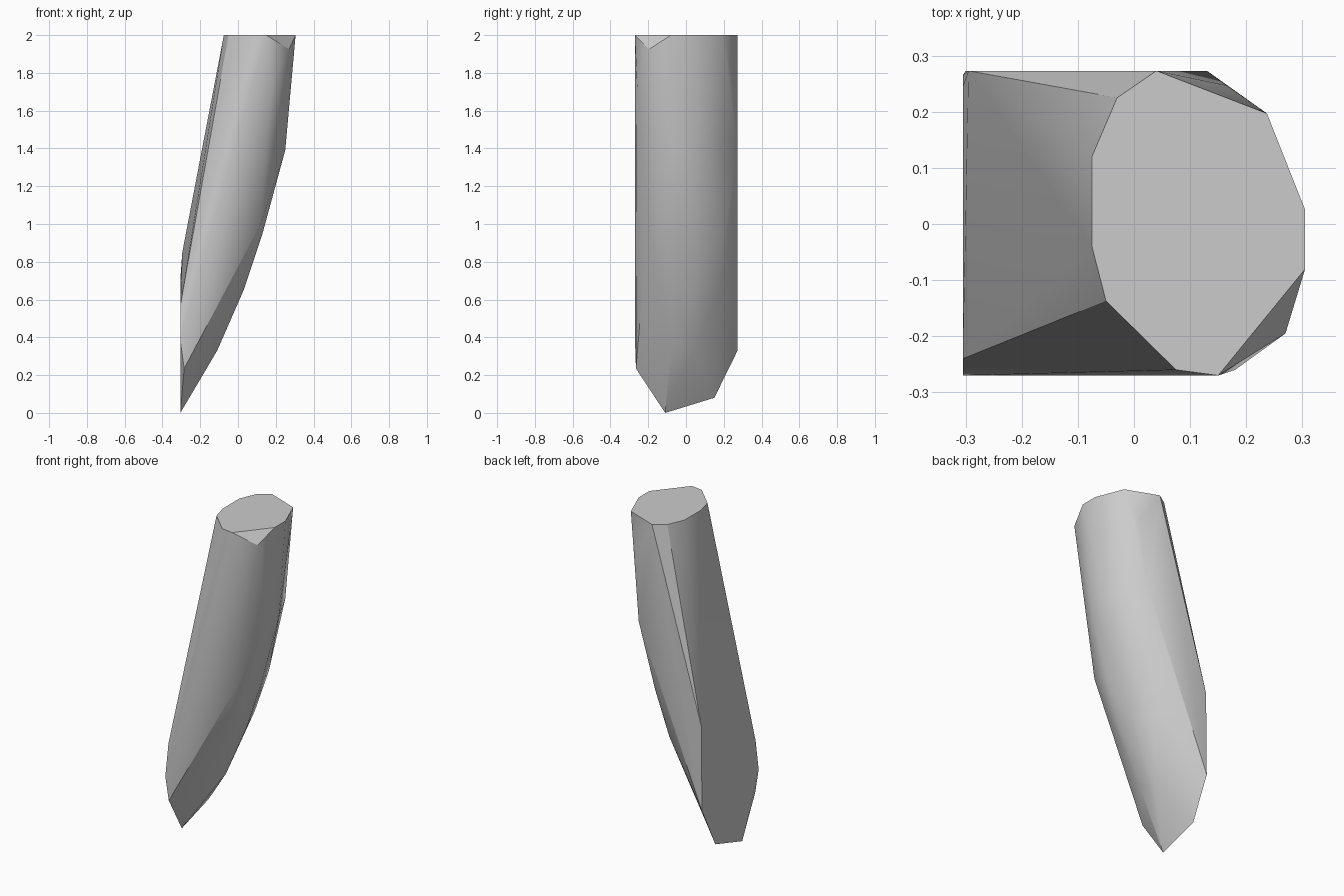
import bpy
import bmesh
import math

# Remove the default object
default_cube = bpy.data.objects.get("Cube")
if default_cube:
    bpy.data.objects.remove(default_cube, do_unlink=True)


def make_material(name, color):
    material = bpy.data.materials.new(name)
    material.use_nodes = True
    material.diffuse_color = color
    shader = next(node for node in material.node_tree.nodes if node.type == "BSDF_PRINCIPLED")
    shader.inputs["Base Color"].default_value = color
    return material


def make_convex_shard(name, points, material):
    """Wrap the outline points in one tight convex skin."""
    mesh = bpy.data.meshes.new(name)
    shard = bpy.data.objects.new(name, mesh)
    bpy.context.collection.objects.link(shard)
    mesh.materials.append(material)

    bm = bmesh.new()
    for point in points:
        bm.verts.new(point)
    hull = bmesh.ops.convex_hull(bm, input=list(bm.verts))
    leftover = {item for item in hull["geom_interior"] + hull["geom_unused"]
                if isinstance(item, bmesh.types.BMVert)}
    bmesh.ops.delete(bm, geom=list(leftover), context="VERTS")

    # Merge triangles that share a flat plane
    bmesh.ops.dissolve_limit(bm, angle_limit=math.radians(1),
                             verts=list(bm.verts), edges=list(bm.edges))
    bmesh.ops.recalc_face_normals(bm, faces=list(bm.faces))
    bm.to_mesh(mesh)
    bm.free()
    return shard


# Flat top rim
top_outline = [(.04, .273), (-.03, .225), (-.075, .12), (-.075, -.04), (-.05, -.137),
               (.075, -.26), (.15, -.27), (.305, -.08), (.305, .025), (.237, .197)]
top_rim = [(x, y, 2) for x, y in top_outline]

# Broken corners just under the rim
chipped_corners = [(.27, -.195, 1.925), (.18, -.26, 1.75), (.165, .247, 1.8)]

# Flat cut along the lower side, given as y and z
cut_outline = [(-.11, 0), (.15, .08), (.265, .34), (.245, .71), (-.24, .57), (-.27, .38)]
lower_cut = [(-.305, y, z) for y, z in cut_outline]

# Curved outer spine, as pairs across the width
spine_profile = [(.25, 1.39), (.13, .95), (.03, .65), (-.11, .33)]
outer_spine = [(x, y, z) for x, z in spine_profile for y in (-.08, .04)]

# Edges of the two broad sides
front_edge = [(.12, -.2, 1), (-.06, -.21, .72), (-.285, -.265, .235)]
back_edge = [(.13, .273, 1.38), (.07, .2, .95), (-.02, .19, .68),
             (-.295, .273, .85), (-.3, .273, .33)]

stone_grey = make_material("stone grey", (.6, .6, .6, 1))
stone_shard = make_convex_shard(
    "stone_shard",
    top_rim + chipped_corners + lower_cut + outer_spine + front_edge + back_edge,
    stone_grey)

# Soft shading with crisp broken edges
bpy.ops.object.select_all(action="DESELECT")
stone_shard.select_set(True)
bpy.context.view_layer.objects.active = stone_shard
bpy.ops.object.shade_smooth_by_angle(angle=math.radians(30))
